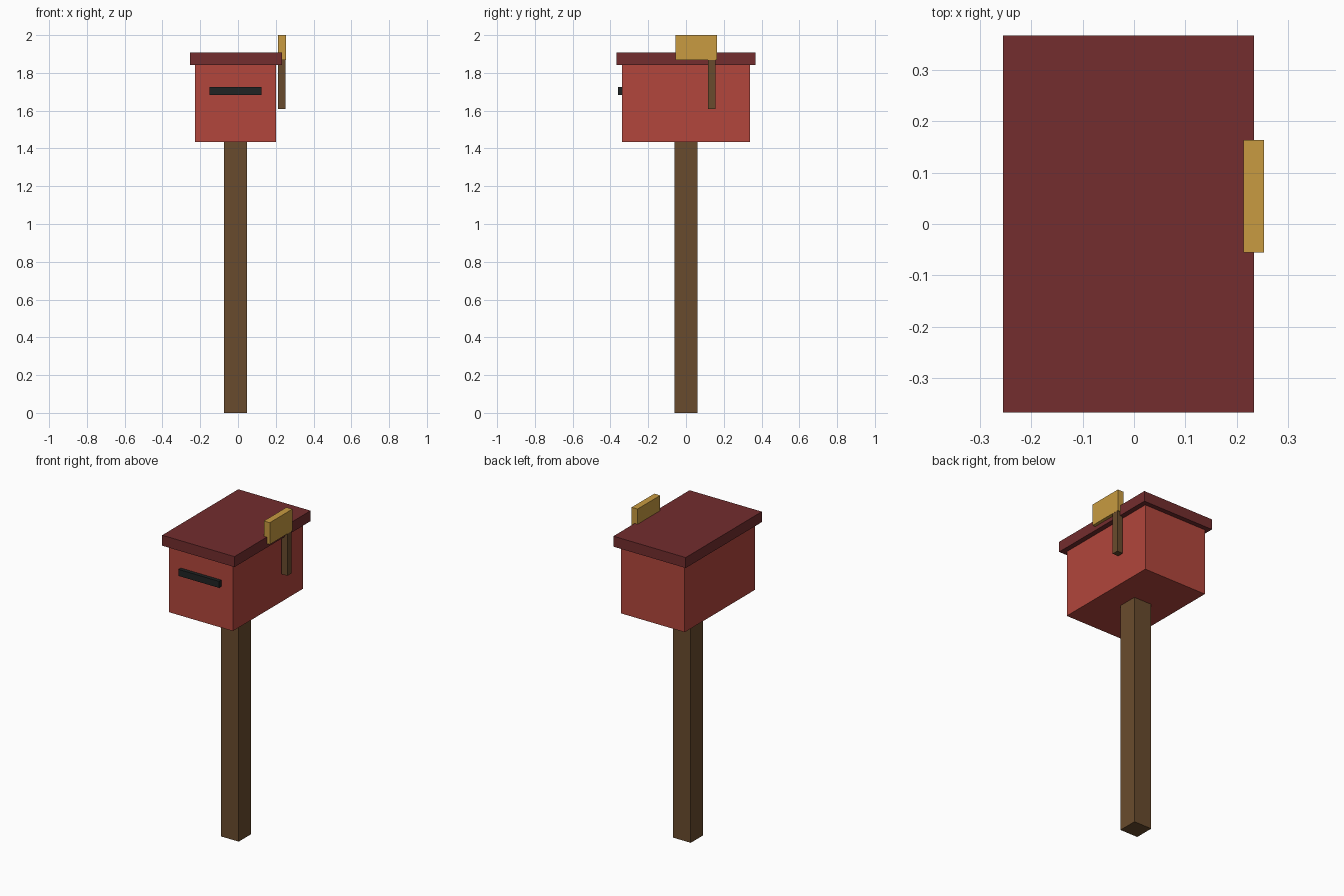
import bpy
from mathutils import Vector

default = bpy.data.objects.get("Cube")
if default:
    bpy.data.objects.remove(default, do_unlink=True)


def material(name, hex_code):
    """Flat material from an sRGB hex string, stored as linear values."""
    srgb = [c / 255 for c in bytes.fromhex(hex_code)]
    linear = [c / 12.92 if c < 0.04 else ((c + 0.055) / 1.055) ** 2.4 for c in srgb]
    mat = bpy.data.materials.new(name)
    mat.use_nodes = True
    mat.diffuse_color = (*linear, 1)
    mat.node_tree.nodes["Principled BSDF"].inputs["Base Color"].default_value = (*linear, 1)
    return mat


def block(name, low, high, mat):
    """Box spanning two opposite corners."""
    low, high = Vector(low), Vector(high)
    bpy.ops.mesh.primitive_cube_add(size=1, location=(low + high) / 2)
    obj = bpy.context.object
    obj.name = name
    obj.scale = high - low
    bpy.ops.object.transform_apply(location=False, rotation=False, scale=True)
    obj.data.materials.append(mat)
    return obj


wood = material("brown wood", "694B2D")
red = material("red paint", "B2463C")
dark_red = material("dark red paint", "732D2E")
yellow = material("yellow paint", "C89B41")
black = material("black slot", "202424")

# Post and mailbox body
block("post", (-0.074, -0.06, 0), (0.047, 0.06, 1.437), wood)
block("mailbox_body", (-0.228, -0.338, 1.433), (0.202, 0.338, 1.843), red)

# Overhanging flat lid
block("lid", (-0.255, -0.367, 1.843), (0.233, 0.367, 1.907), dark_red)

# Raised letter slot on the front
block("letter_slot", (-0.15, -0.36, 1.684), (0.124, -0.33, 1.724), black)

# Signal flag on the left side
block("flag_arm", (0.213, 0.117, 1.61), (0.252, 0.157, 1.87), wood)
block("flag", (0.213, -0.055, 1.867), (0.253, 0.163, 2.0), yellow)
